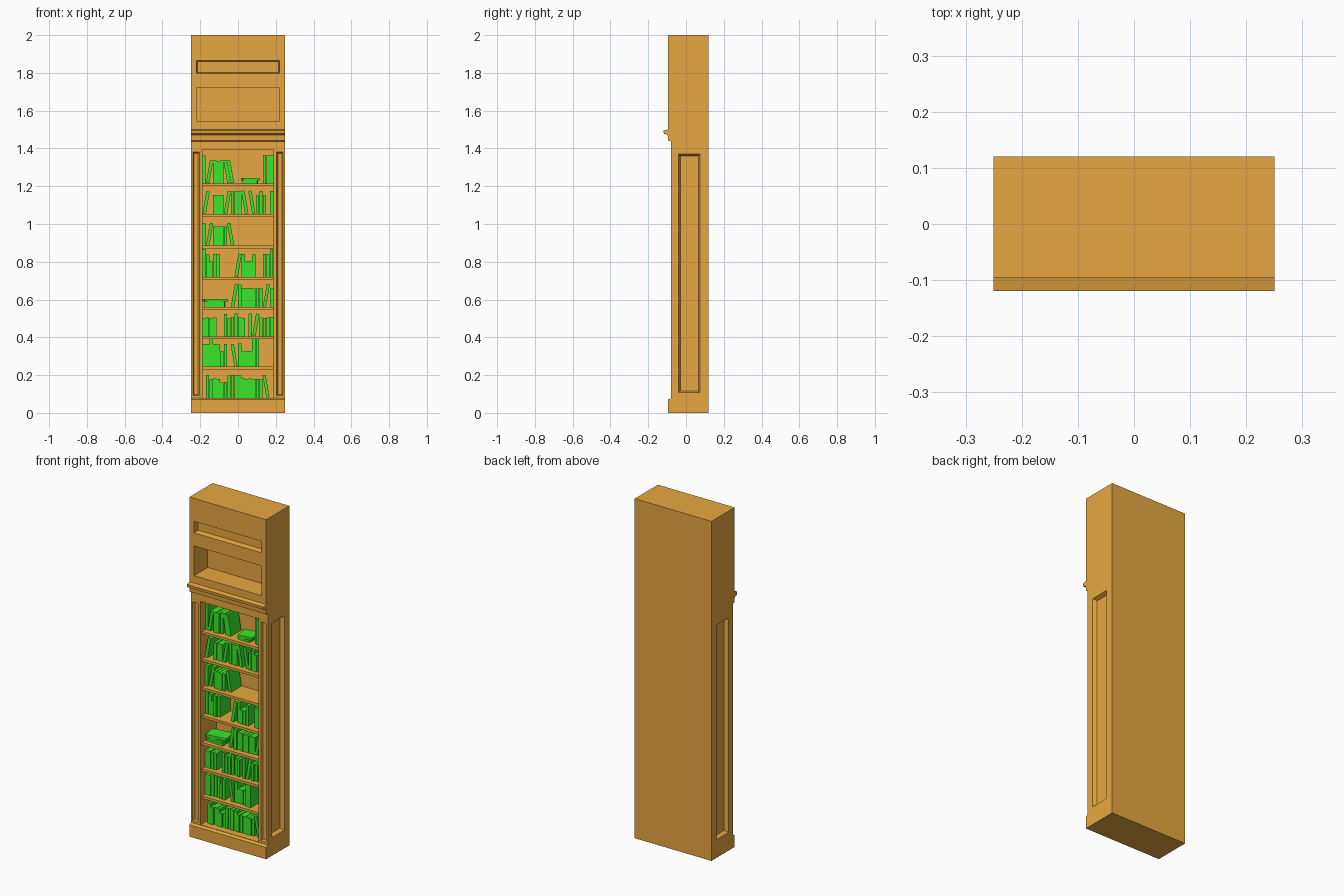
import bpy, bmesh, random
from mathutils import Matrix, Vector

random.seed(4)
if "Cube" in bpy.data.objects:
    bpy.data.objects.remove(bpy.data.objects["Cube"])


def material(name, rgb):
    mat = bpy.data.materials.new(name)
    mat.use_nodes = True
    mat.diffuse_color = (*rgb, 1)
    mat.node_tree.nodes["Principled BSDF"].inputs["Base Color"].default_value = (*rgb, 1)
    return mat


wood = material("warm_wood", (0.8, 0.39, 0.052))
green = material("bright_green", (0.038, 0.8, 0.022))


def finish(name, bm, mat):
    bmesh.ops.recalc_face_normals(bm, faces=bm.faces)
    mesh = bpy.data.meshes.new(name)
    bm.to_mesh(mesh)
    bm.free()
    mesh.materials.append(mat)
    obj = bpy.data.objects.new(name, mesh)
    bpy.context.collection.objects.link(obj)
    return obj


def box(bm, low, high, transform=Matrix()):
    low, high = Vector(low), Vector(high)
    place = Matrix.Translation((low + high) / 2) @ Matrix.Diagonal((*(high - low), 1))
    bmesh.ops.create_cube(bm, size=1, matrix=transform @ place)


def recess(bm, axis, face, sign, u, v, depth, bevel=0.0):
    """Tapered cutter sunk into a face; u and v are the ranges on that face."""
    out = 0.015
    rings = []
    for level, inset in ((-out, -bevel * out / depth), (depth, bevel)):
        ring = []
        for a, b in ((0, 0), (1, 0), (1, 1), (0, 1)):
            pu = u[a] + (inset if a == 0 else -inset)
            pv = v[b] + (inset if b == 0 else -inset)
            w = face - sign * level
            ring.append(bm.verts.new((w, pu, pv) if axis == "x" else (pu, w, pv)))
        rings.append(ring)
    outer, inner = rings
    bm.faces.new(outer)
    bm.faces.new(inner)
    for i in range(4):
        j = (i + 1) % 4
        bm.faces.new((outer[i], outer[j], inner[j], inner[i]))


# Carcass: side profile with plinth and cornice, extruded across the width
profile = [(0.12, 0), (-0.095, 0), (-0.095, 0.07), (-0.08, 0.078),
           (-0.08, 1.437), (-0.095, 1.443), (-0.097, 1.472), (-0.117, 1.478),
           (-0.119, 1.495), (-0.095, 1.501), (-0.095, 2), (0.12, 2)]
bm = bmesh.new()
side = bm.faces.new([bm.verts.new((-0.25, y, z)) for y, z in profile])
grown = bmesh.ops.extrude_face_region(bm, geom=[side])["geom"]
bmesh.ops.translate(bm, vec=(0.5, 0, 0),
                    verts=[g for g in grown if isinstance(g, bmesh.types.BMVert)])
carcass = finish("carcass", bm, wood)

# Openings and sunken panels
HALF = 0.188
bm = bmesh.new()
recess(bm, "y", -0.08, -1, (-HALF, HALF), (0.08, 1.395), 0.15)
recess(bm, "y", -0.095, -1, (-0.22, 0.22), (1.545, 1.72), 0.127)
recess(bm, "y", -0.095, -1, (-0.22, 0.22), (1.797, 1.865), 0.03, 0.006)
for s in (-1, 1):
    pilaster = sorted((s * 0.205, s * 0.239))
    recess(bm, "y", -0.08, -1, pilaster, (0.092, 1.38), 0.012, 0.006)
    recess(bm, "x", s * 0.25, s, (-0.04, 0.075), (0.107, 1.37), 0.022, 0.01)
cutter = finish("panel_cutter", bm, wood)
cutter.hide_render = True
cut = carcass.modifiers.new("openings", "BOOLEAN")
cut.object = cutter
cut.solver = "EXACT"
bpy.context.view_layer.objects.active = carcass
bpy.ops.object.modifier_apply(modifier=cut.name)
bpy.data.objects.remove(cutter)

# Each letter fills one slot: T, U, M, S upright from tall to short,
# l and r lean left and right, = is a flat stack, a dot is a gap
shelves = [
    (0.08, ".UMMMSSUUUUMMMMMM.l."),
    (0.245, "UUTUUSU..lUSSSTT...."),
    (0.405, "MMMM..UMMUMM.Ur.MMMM"),
    (0.56, "=======.r.UMMMMMMr.M"),
    (0.72, "TUSUU....r.USSU..UUT"),
    (0.885, "Ur.MMMM.l..........."),
    (1.053, "r..MMMr.UUU.l.lMUM.U"),
    (1.215, "Tr.UUU.ll..=====.TTT"),
]
heights = {"T": 0.148, "U": 0.12, "M": 0.1, "S": 0.082, "l": 0.122, "r": 0.122}
SLOT = 2 * HALF / 20


def flat_stack(bm, left, right, z, count):
    for i in range(count):
        top = i == count - 1
        half = (right - left) / 2 * (1 if top else 0.86)
        spin = Matrix.Translation(((left + right) / 2, 0.005, z + i * 0.015))
        spin @= Matrix.Rotation(0.15 if top else -0.06, 4, "Z")
        box(bm, (-half * 0.95, -0.045, 0), (half * 0.95, 0.04, 0.014), spin)


for number, (z, row) in enumerate(shelves, 1):
    # Shelf board
    if number > 1:
        bm = bmesh.new()
        box(bm, (-HALF, -0.066, z - 0.015), (HALF, 0.072, z))
        finish(f"shelf_{number}", bm, wood)
    # Row of books
    bm = bmesh.new()
    for i, kind in enumerate(row):
        x = -HALF + i * SLOT
        if kind in heights:
            width = SLOT * random.uniform(0.88, 0.97)
            front = random.uniform(-0.042, -0.03)
            height = heights[kind] * random.uniform(0.98, 1.02)
            pivot, lean = x, 0.0
            if kind == "l":
                lean = -0.17
            elif kind == "r":
                pivot, lean = x + width, 0.17
            tilt = Matrix.Translation((pivot, 0, z)) @ Matrix.Rotation(lean, 4, "Y")
            box(bm, (x - pivot, front, 0), (x - pivot + width, front + 0.095, height), tilt)
    if "=" in row:
        first, last = row.index("="), row.rindex("=") + 1
        flat_stack(bm, -HALF + first * SLOT, -HALF + last * SLOT, z,
                   3 if last - first > 5 else 2)
    finish(f"books_{number}", bm, green)
